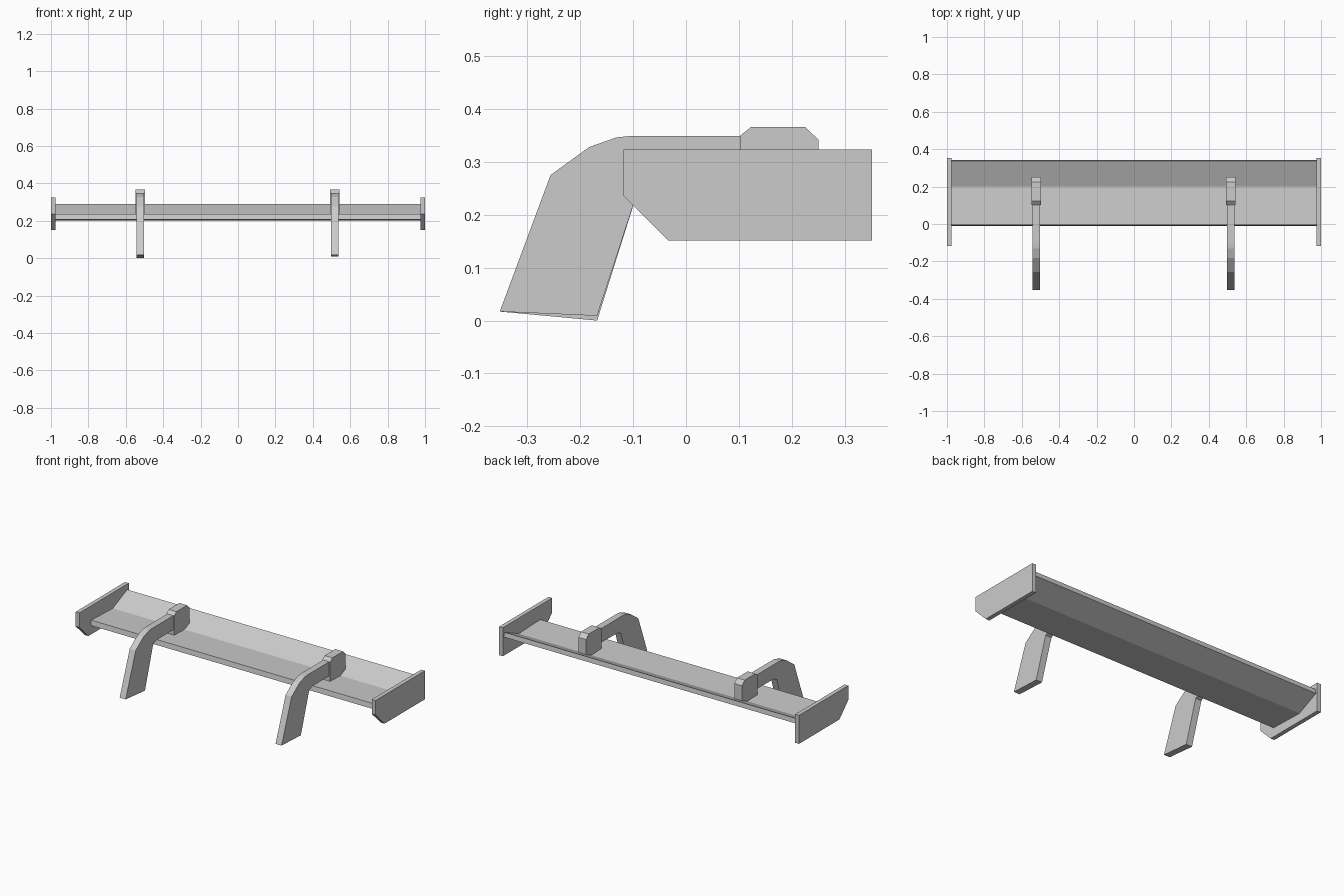
import bpy

cube = bpy.data.objects.get("Cube")
if cube:
    bpy.data.objects.remove(cube, do_unlink=True)

# single flat colour
grey = bpy.data.materials.new("light_grey")
grey.use_nodes = True
colour = (0.6, 0.6, 0.6, 1)
grey.diffuse_color = colour
grey.node_tree.nodes["Principled BSDF"].inputs["Base Color"].default_value = colour


def extrude_profile(name, profile, x0, x1):
    """Solid made from a (y, z) outline, running from x0 to x1."""
    n = len(profile)
    verts = [(x, y, z) for x in (x0, x1) for y, z in profile]
    faces = [tuple(range(n)), tuple(reversed(range(n, 2 * n)))]
    faces += [(i, i + n, (i + 1) % n + n, (i + 1) % n) for i in range(n)]
    mesh = bpy.data.meshes.new(name)
    mesh.from_pydata(verts, [], faces)
    mesh.materials.append(grey)
    obj = bpy.data.objects.new(name, mesh)
    bpy.context.collection.objects.link(obj)
    # outward normals
    import bmesh
    bm = bmesh.new()
    bm.from_mesh(mesh)
    bmesh.ops.recalc_face_normals(bm, faces=bm.faces)
    bm.to_mesh(mesh)
    bm.free()
    return obj


# main blade, kinked upward towards the trailing edge
blade = [(-0.005, 0.236), (0.2, 0.229), (0.337, 0.29),
         (0.341, 0.262), (0.205, 0.2), (-0.01, 0.206)]
extrude_profile("wing_blade", blade, -0.98, 0.98)

# end plates with a cut lower front corner
plate = [(-0.118, 0.323), (0.352, 0.323), (0.352, 0.151),
         (-0.033, 0.151), (-0.118, 0.236)]

# swan neck: outer edge from the foot up and back, then the inner edge
neck_outer = [(-0.352, 0.017), (-0.256, 0.275), (-0.183, 0.328),
              (-0.132, 0.346), (-0.105, 0.349), (0.13, 0.349)]
neck_inner = [(0.13, 0.265), (-0.06, 0.262), (-0.09, 0.248)]

# clamp gripping the blade
clamp = [(0.102, 0.225), (0.102, 0.349), (0.123, 0.366), (0.225, 0.366),
         (0.25, 0.342), (0.25, 0.24), (0.2, 0.218)]

for side, s, heel in (("left", 1, 0.009), ("right", -1, 0.0)):
    extrude_profile(side + "_end_plate", plate, s * 0.975, s)
    cx = s * 0.52 - 0.003
    neck = neck_outer + neck_inner + [(-0.168, heel)]
    extrude_profile(side + "_swan_neck", neck, cx - 0.02, cx + 0.02)
    extrude_profile(side + "_clamp", clamp, cx - 0.026, cx + 0.026)
